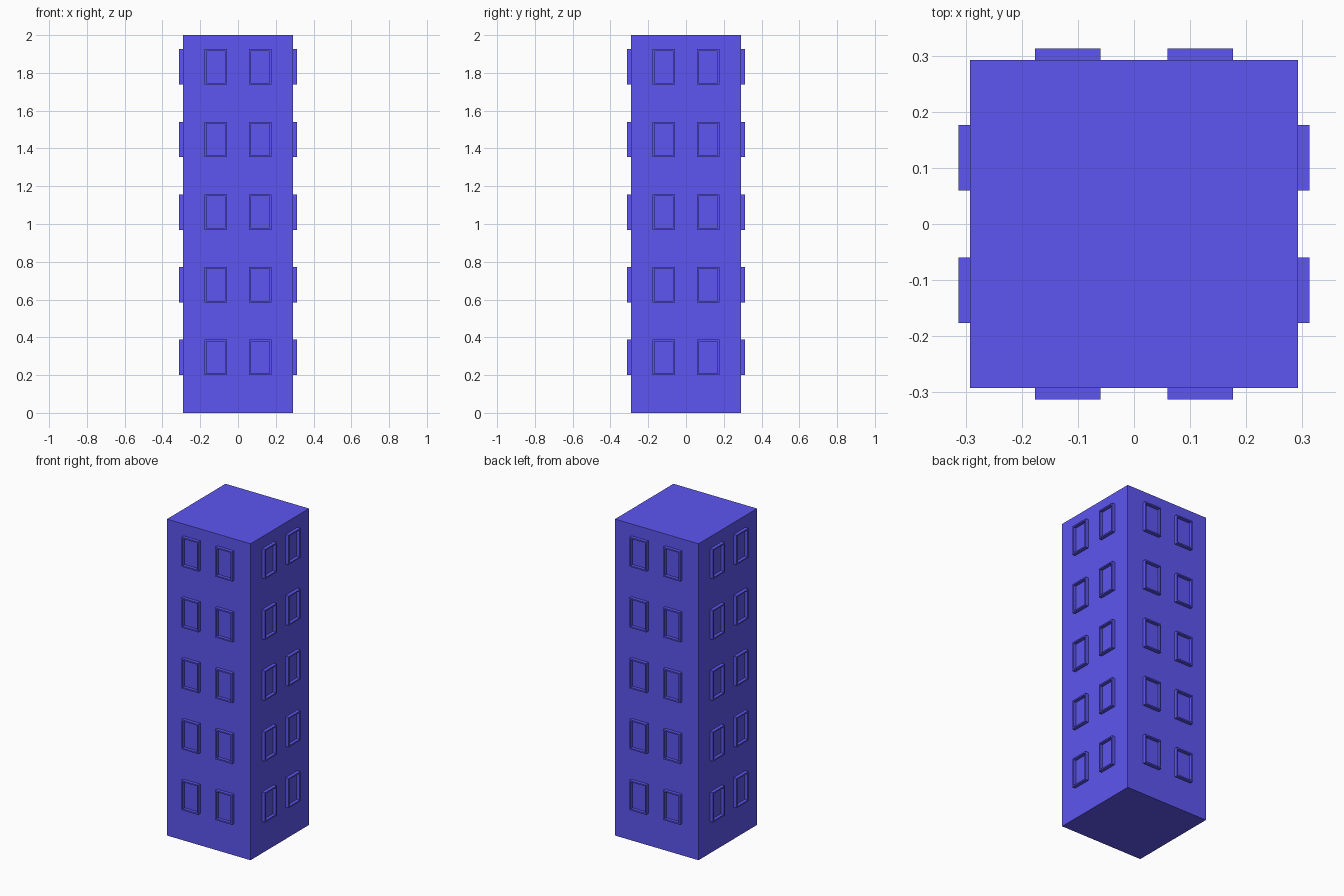
import bpy, bmesh
from mathutils import Matrix, Vector
from math import pi

if "Cube" in bpy.data.objects:
    bpy.data.objects.remove(bpy.data.objects["Cube"])

HALF, HEIGHT = 0.292, 2.0
WIN_W, WIN_H, DEPTH, BORDER = 0.117, 0.187, 0.021, 0.012
COLUMNS = (-0.118, 0.118)
ROWS = [0.294 + 0.3845 * i for i in range(5)]

blue = bpy.data.materials.new("blue_wall")
blue.diffuse_color = (0.109, 0.093, 0.88, 1)
blue.use_nodes = True
blue.node_tree.nodes["Principled BSDF"].inputs["Base Color"].default_value = blue.diffuse_color


def finish(bm, name):
    mesh = bpy.data.meshes.new(name)
    bm.to_mesh(mesh)
    bm.free()
    mesh.materials.append(blue)
    obj = bpy.data.objects.new(name, mesh)
    bpy.context.collection.objects.link(obj)
    return obj


# Tower body
bm = bmesh.new()
bmesh.ops.create_cube(bm, size=1, matrix=Matrix.Translation((0, 0, HEIGHT / 2))
                      @ Matrix.Diagonal((2 * HALF, 2 * HALF, HEIGHT, 1)))
finish(bm, "tower_body")


def window_frame(bm, x, z):
    # Raised border on the front wall with a pane flush with the wall
    w, h = WIN_W / 2, WIN_H / 2
    pts = [(x - w, z - h), (x + w, z - h), (x + w, z + h), (x - w, z + h)]
    wall = [bm.verts.new((px, -HALF, pz)) for px, pz in pts]
    rim = [bm.verts.new((px, -HALF - DEPTH, pz)) for px, pz in pts]
    for i in range(4):
        j = (i + 1) % 4
        bm.faces.new((wall[i], wall[j], rim[j], rim[i]))
    pane = bm.faces.new(rim)
    bm.normal_update()
    bmesh.ops.inset_individual(bm, faces=[pane], thickness=BORDER)
    ext = bmesh.ops.extrude_discrete_faces(bm, faces=[pane])["faces"][0]
    bmesh.ops.translate(bm, verts=ext.verts, vec=Vector((0, DEPTH - 0.001, 0)))


# One set of windows per side, turned around the tower
for side, name in enumerate(("front", "right", "back", "left")):
    bm = bmesh.new()
    for z in ROWS:
        for x in COLUMNS:
            window_frame(bm, x, z)
    bmesh.ops.rotate(bm, verts=bm.verts, cent=(0, 0, 0),
                     matrix=Matrix.Rotation(side * pi / 2, 3, 'Z'))
    finish(bm, name + "_windows")
